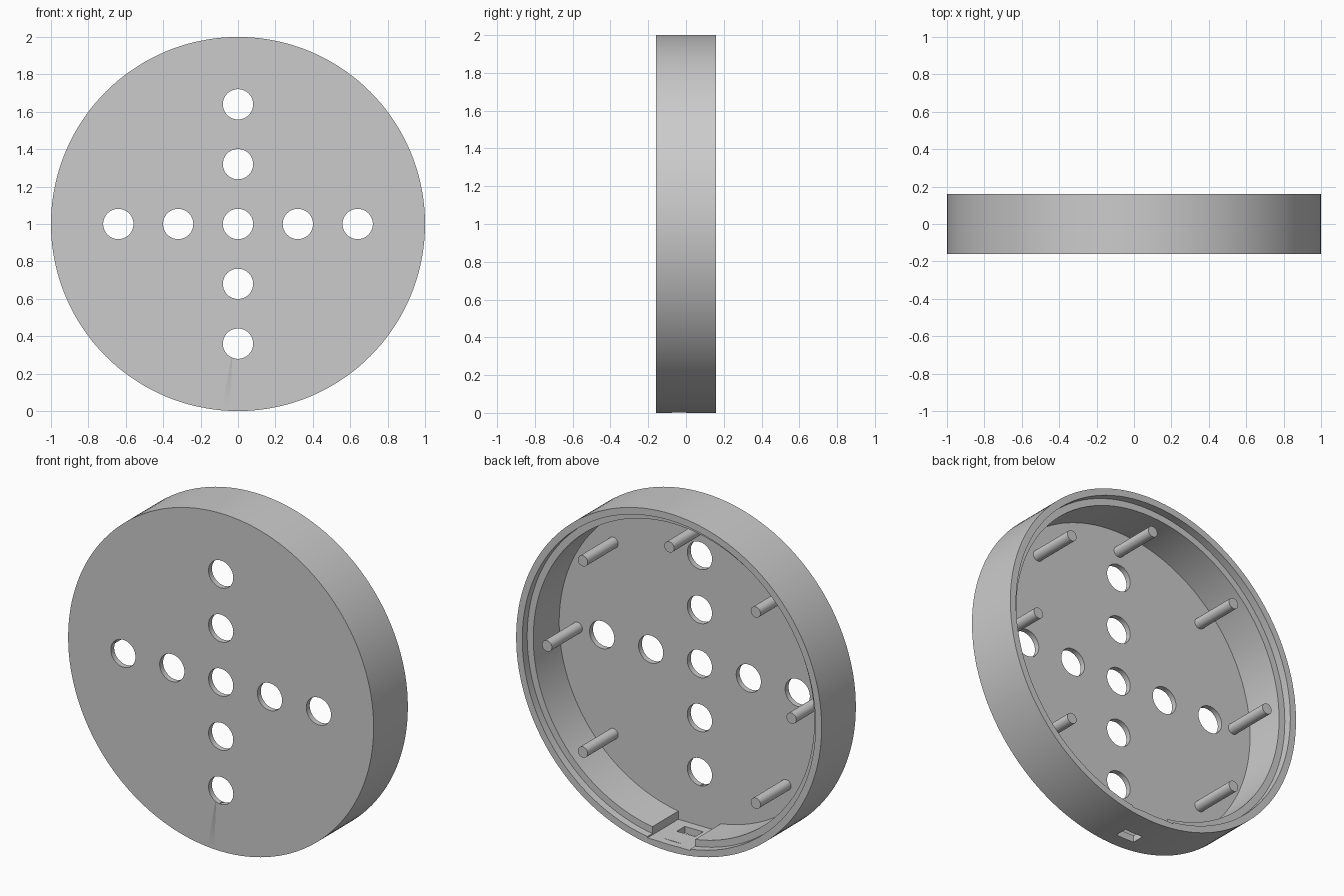
import bpy, bmesh, math
from mathutils import Matrix, Vector

if "Cube" in bpy.data.objects:
    bpy.data.objects.remove(bpy.data.objects["Cube"], do_unlink=True)

FRONT, BACK, FLOOR = -0.16, 0.16, -0.128
CENTRE = Vector((0, 0, 1))

grey = bpy.data.materials.new("plain_grey")
grey.use_nodes = True
grey.diffuse_color = (0.6, 0.6, 0.6, 1)
grey.node_tree.nodes["Principled BSDF"].inputs["Base Color"].default_value = (0.6, 0.6, 0.6, 1)


def finish(bm, name):
    bmesh.ops.recalc_face_normals(bm, faces=bm.faces)
    mesh = bpy.data.meshes.new(name)
    bm.to_mesh(mesh)
    bm.free()
    mesh.materials.append(grey)
    obj = bpy.data.objects.new(name, mesh)
    bpy.context.collection.objects.link(obj)
    return obj


def rod(name, x, z, radius, y0, y1, sides):
    """Cylinder along y at (x, z) measured from the disc centre."""
    bm = bmesh.new()
    place = Matrix.Translation(CENTRE + Vector((x, (y0 + y1) / 2, z)))
    bmesh.ops.create_cone(bm, cap_ends=True, segments=sides, radius1=radius, radius2=radius,
                          depth=y1 - y0, matrix=place @ Matrix.Rotation(math.pi / 2, 4, 'X'))
    return finish(bm, name)


def box(name, low, high):
    low, high = Vector(low), Vector(high)
    bm = bmesh.new()
    bmesh.ops.create_cube(bm, size=1, matrix=Matrix.Translation((low + high) / 2)
                          @ Matrix.Diagonal((high - low).to_4d()))
    return finish(bm, name)


def select_only(obj):
    bpy.ops.object.select_all(action='DESELECT')
    obj.select_set(True)
    bpy.context.view_layer.objects.active = obj


def smooth(obj):
    select_only(obj)
    bpy.ops.object.shade_smooth_by_angle(angle=math.radians(30))


# Round shell: floor, wall and stepped rim, turned about the y axis
profile = [(0, FRONT), (1, FRONT), (1, BACK), (0.96, BACK), (0.96, 0.114),
           (0.92, 0.114), (0.92, FLOOR), (0, FLOOR)]
bm = bmesh.new()
points = [bm.verts.new((r, y, 1)) for r, y in profile]
edges = [bm.edges.new(pair) for pair in zip(points, points[1:])]
bmesh.ops.spin(bm, geom=points + edges, cent=CENTRE, axis=(0, 1, 0),
               angle=math.tau, steps=144, use_duplicate=False)
bmesh.ops.remove_doubles(bm, verts=bm.verts, dist=0.0001)
shell = finish(bm, "round_shell")

# Cutters: cross of round holes, connector pocket, cable slot
spots = [(0, 0)] + [(s * d, 0) for s in (-1, 1) for d in (0.32, 0.64)]
spots += [(0, s * d) for s in (-1, 1) for d in (0.32, 0.64)]
cutters = [rod("hole_cutter", x, z, 0.081, -0.3, 0.0, 48) for x, z in spots]
cutters.append(box("pocket_cutter", (-0.14, FLOOR, 0.042), (0.14, 0.3, 0.2)))
cutters.append(box("slot_cutter", (-0.06, -0.075, -0.1), (0.06, 0, 0.1)))

for cutter in cutters:
    cutter.hide_render = True
    select_only(shell)
    cut = shell.modifiers.new("cut", 'BOOLEAN')
    cut.operation, cut.solver, cut.object = 'DIFFERENCE', 'EXACT', cutter
    bpy.ops.object.modifier_apply(modifier=cut.name)
    bpy.data.objects.remove(cutter, do_unlink=True)
smooth(shell)

# Seven pins around the inside, leaving the bottom free for the pocket
for i in range(8):
    if i != 6:
        a = i * math.tau / 8
        smooth(rod(f"pin_{i + 1}", 0.8 * math.cos(a), 0.8 * math.sin(a),
                   0.032, FLOOR - 0.01, 0.157, 32))
